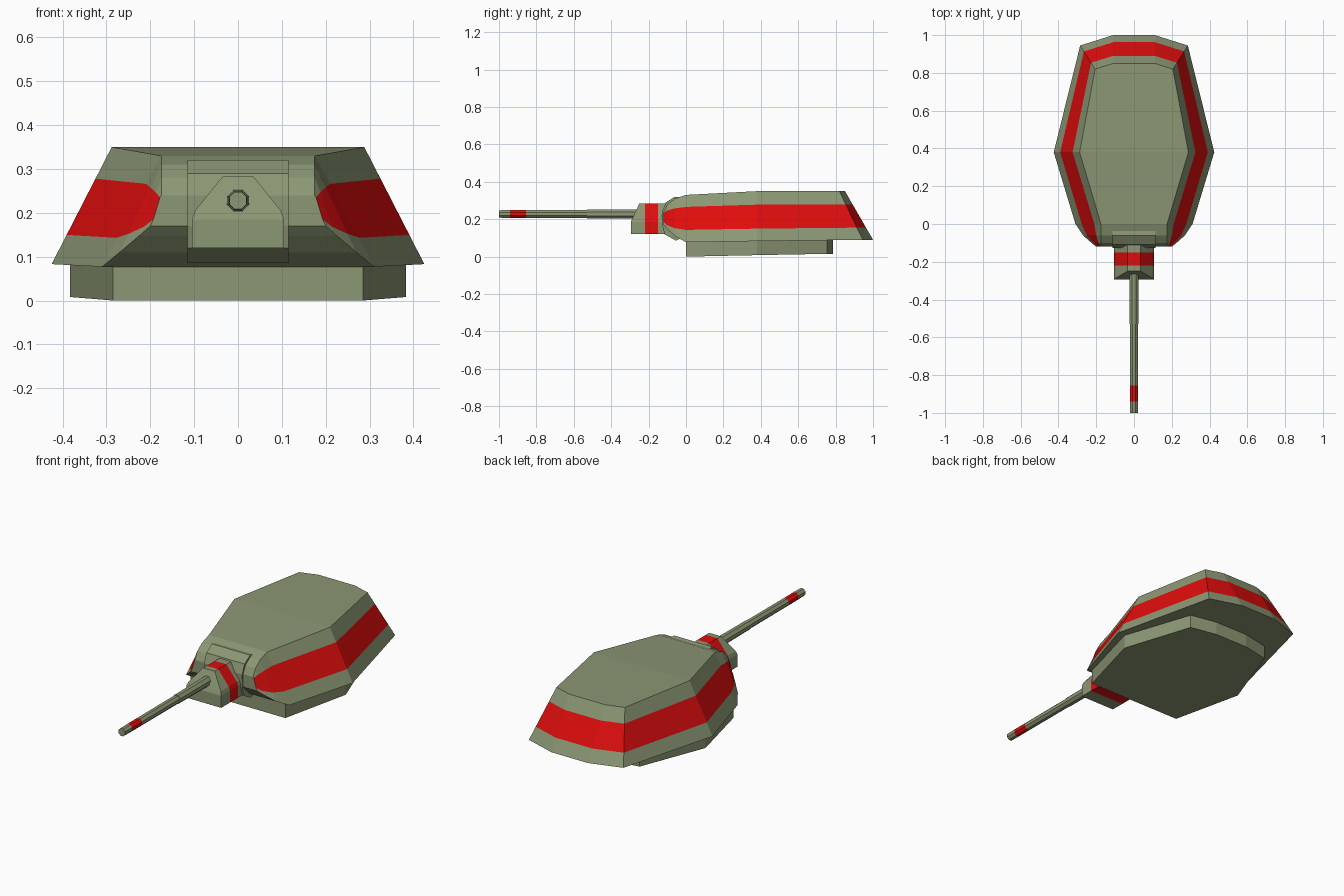
import bpy, bmesh, math

cube = bpy.data.objects.get("Cube")
if cube:
    bpy.data.objects.remove(cube)


def make_material(name, color):
    mat = bpy.data.materials.new(name)
    mat.use_nodes = True
    mat.diffuse_color = color
    bsdf = next(n for n in mat.node_tree.nodes if n.type == 'BSDF_PRINCIPLED')
    bsdf.inputs["Base Color"].default_value = color
    bsdf.inputs["Roughness"].default_value = 0.8
    return mat


MATS = [make_material("olive green", (0.26, 0.31, 0.175, 1)),
        make_material("bright red", (0.74, 0.004, 0.004, 1))]


def finish(bm, name):
    bmesh.ops.remove_doubles(bm, verts=bm.verts, dist=0.0001)
    bmesh.ops.recalc_face_normals(bm, faces=bm.faces)
    mesh = bpy.data.meshes.new(name)
    bm.to_mesh(mesh)
    bm.free()
    for mat in MATS:
        mesh.materials.append(mat)
    obj = bpy.data.objects.new(name, mesh)
    bpy.context.collection.objects.link(obj)
    return obj


def loft(name, halves, is_red=lambda station, strip: False):
    """Skin mirrored half sections, given bottom to top on the +x side."""
    bm = bmesh.new()
    n = len(halves[0])
    rings = []
    for half in halves:
        full = half + [(-x, y, z) for x, y, z in reversed(half)]
        rings.append([bm.verts.new(p) for p in full])
    for i in range(len(rings) - 1):
        a, b = rings[i], rings[i + 1]
        for k in range(2 * n):
            j = (k + 1) % (2 * n)
            face = bm.faces.new((a[k], a[j], b[j], b[k]))
            strip = k if k < n else 2 * n - 2 - k
            face.material_index = int(is_red(i, strip))
    # end caps, one band for each strip
    for i, ring in ((-1, rings[0]), (len(rings) - 1, rings[-1])):
        for k in range(n - 1):
            face = bm.faces.new((ring[k], ring[k + 1], ring[2 * n - 2 - k], ring[2 * n - 1 - k]))
            face.material_index = int(is_red(i, k))
    return finish(bm, name)


def slope(bottom, top, fractions=(0, 0.25, 0.73, 1)):
    return [tuple(a + (b - a) * t for a, b in zip(bottom, top)) for t in fractions]


def section(y, xs, zs):
    return [(x, y, z) for x, z in zip(xs, zs)]


# Turret shell: rounded nose, sloped sides and a raked back, with a red belt
shell = [
    section(-0.12, (0.20, 0.193, 0.178, 0.175), (0.17, 0.185, 0.235, 0.24)),
    section(-0.10, (0.225, 0.215, 0.188, 0.175), (0.148, 0.168, 0.247, 0.28)),
    section(-0.06, (0.27, 0.25, 0.20, 0.175), (0.11, 0.152, 0.258, 0.31)),
    section(0.0, (0.31, 0.277, 0.21, 0.175), (0.077, 0.143, 0.266, 0.33)),
    slope((0.425, 0.38, 0.083), (0.288, 0.38, 0.35)),
    slope((0.285, 0.945, 0.09), (0.206, 0.82, 0.35)),
    slope((0.11, 1.0, 0.09), (0.11, 0.85, 0.35)),
]
loft("turret_shell", shell, lambda station, strip: strip == 1 and station >= 0)

# Turret ring block under the shell
outline = [(0.285, 0.0, 0.0), (0.383, 0.38, 0.008), (0.25, 0.755, 0.015), (0.1, 0.785, 0.015)]
loft("turret_base", [[(x, y, z), (x, y, 0.095)] for x, y, z in outline])

# Curved shield plate on the nose
arc = [(-0.055, 0.086), (-0.115, 0.12), (-0.127, 0.17), (-0.128, 0.24),
       (-0.108, 0.29), (-0.06, 0.32)]
bm = bmesh.new()
profile = [(-0.02, 0.1)] + arc + [(-0.02, 0.315)]
face = bm.faces.new([bm.verts.new((-0.115, y, z)) for y, z in profile])
ext = bmesh.ops.extrude_face_region(bm, geom=[face])
side = [v for v in ext["geom"] if isinstance(v, bmesh.types.BMVert)]
bmesh.ops.translate(bm, verts=side, vec=(0.23, 0, 0))
finish(bm, "shield_plate")

# Gun housing with a sloped front and one red stripe
xs, zs = (0.105, 0.105, 0.098, 0.035), (0.12, 0.185, 0.205, 0.283)
housing = [[(x, y, z) for x, y, z in zip(xs, (-0.295, -0.295, -0.287, -0.25), zs)]]
housing += [section(y, xs, zs) for y in (-0.22, -0.15, -0.10)]
loft("gun_housing", housing, lambda station, strip: station == 1)

# Eight-sided barrel with a red band near the muzzle
SIDES = 8
steps = [(-0.22, 0.027), (-0.53, 0.025), (-0.53, 0.023), (-0.855, 0.0225),
         (-0.94, 0.0225), (-1.0, 0.0215)]
bm = bmesh.new()
rings = []
for y, r in steps:
    angles = [math.tau * (k + 0.5) / SIDES for k in range(SIDES)]
    rings.append([bm.verts.new((r * math.cos(a), y, 0.228 + r * math.sin(a))) for a in angles])
for i in range(len(rings) - 1):
    for k in range(SIDES):
        j = (k + 1) % SIDES
        face = bm.faces.new((rings[i][k], rings[i][j], rings[i + 1][j], rings[i + 1][k]))
        face.material_index = int(i == 3)
for ring in (rings[0], rings[-1]):
    bm.faces.new(ring)
finish(bm, "gun_barrel")
